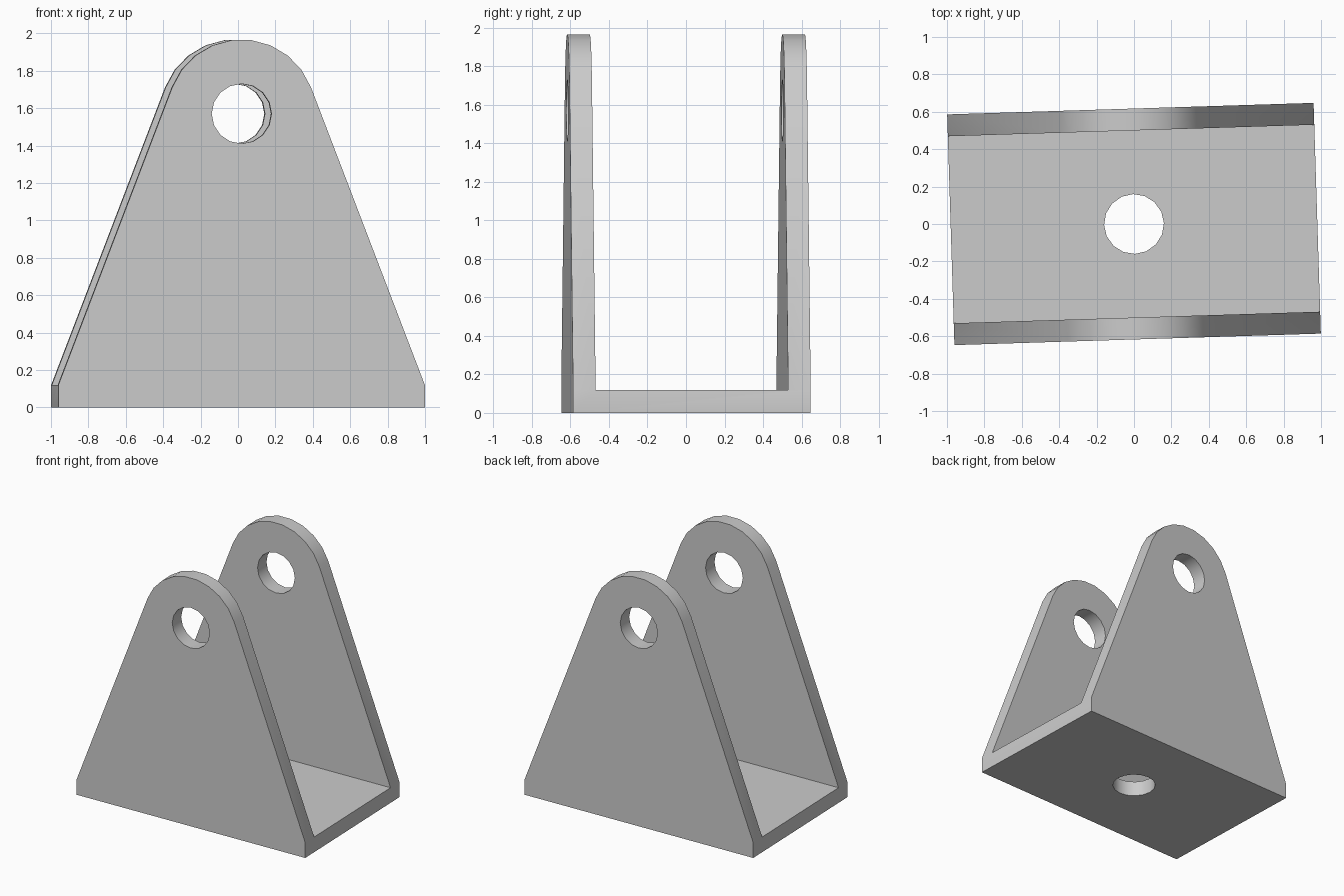
import bpy
import bmesh
from math import sin, cos, radians, pi
from mathutils import Matrix

if "Cube" in bpy.data.objects:
    bpy.data.objects.remove(bpy.data.objects["Cube"])

HALF_W, HALF_D, INNER_D = 0.98, 0.617, 0.5
BASE_T, PIVOT_Z, EAR_R, HOLE_R = 0.12, 1.57, 0.397, 0.16

grey = bpy.data.materials.new("plain grey")
grey.use_nodes = True
colour = (0.6, 0.6, 0.6, 1)
grey.diffuse_color = colour
grey.node_tree.nodes["Principled BSDF"].inputs["Base Color"].default_value = colour


def make_object(name, bm):
    bmesh.ops.recalc_face_normals(bm, faces=bm.faces)
    mesh = bpy.data.meshes.new(name)
    bm.to_mesh(mesh)
    bm.free()
    mesh.materials.append(grey)
    obj = bpy.data.objects.new(name, mesh)
    bpy.context.collection.objects.link(obj)
    return obj


def prism(name, profile, half_depth):
    """Extrude an x-z outline along y."""
    bm = bmesh.new()
    face = bm.faces.new([bm.verts.new((x, -half_depth, z)) for x, z in profile])
    new = bmesh.ops.extrude_face_region(bm, geom=[face])["geom"]
    bmesh.ops.translate(bm, vec=(0, 2 * half_depth, 0),
                        verts=[v for v in new if isinstance(v, bmesh.types.BMVert)])
    return make_object(name, bm)


def circle(z, radius, sides=16):
    return [(radius * cos(2 * pi * i / sides), z + radius * sin(2 * pi * i / sides))
            for i in range(sides)]


# Bracket body: tapered outline with a rounded top
outline = [(-HALF_W, BASE_T), (-HALF_W, 0), (HALF_W, 0), (HALF_W, BASE_T)]
for i in range(10):
    a = radians(21 + 138 * i / 9)
    outline.append((EAR_R * cos(a), PIVOT_Z + EAR_R * sin(a)))
bracket = prism("clevis_bracket", outline, HALF_D)

# Cutters: channel between the ears, pin hole, base bolt hole
channel = prism("channel_cutter", [(-2, BASE_T), (2, BASE_T), (2, 3), (-2, 3)], INNER_D)
pin_hole = prism("pin_hole_cutter", circle(PIVOT_Z, HOLE_R), 1)
bolt_hole = prism("bolt_hole_cutter", circle(0, HOLE_R), 0.5)
bolt_hole.data.transform(Matrix.Rotation(pi / 2, 4, "X"))

bpy.ops.object.select_all(action="DESELECT")
bpy.context.view_layer.objects.active = bracket
bracket.select_set(True)
for cutter in (channel, pin_hole, bolt_hole):
    mod = bracket.modifiers.new(cutter.name, "BOOLEAN")
    mod.operation = "DIFFERENCE"
    mod.solver = "EXACT"
    mod.object = cutter
    bpy.ops.object.modifier_apply(modifier=mod.name)
    bpy.data.objects.remove(cutter)

# Slight turn about the vertical axis, then soft shading on the curves
bracket.data.transform(Matrix.Rotation(radians(1.8), 4, "Z"))
bpy.ops.object.shade_smooth_by_angle(angle=radians(30))
